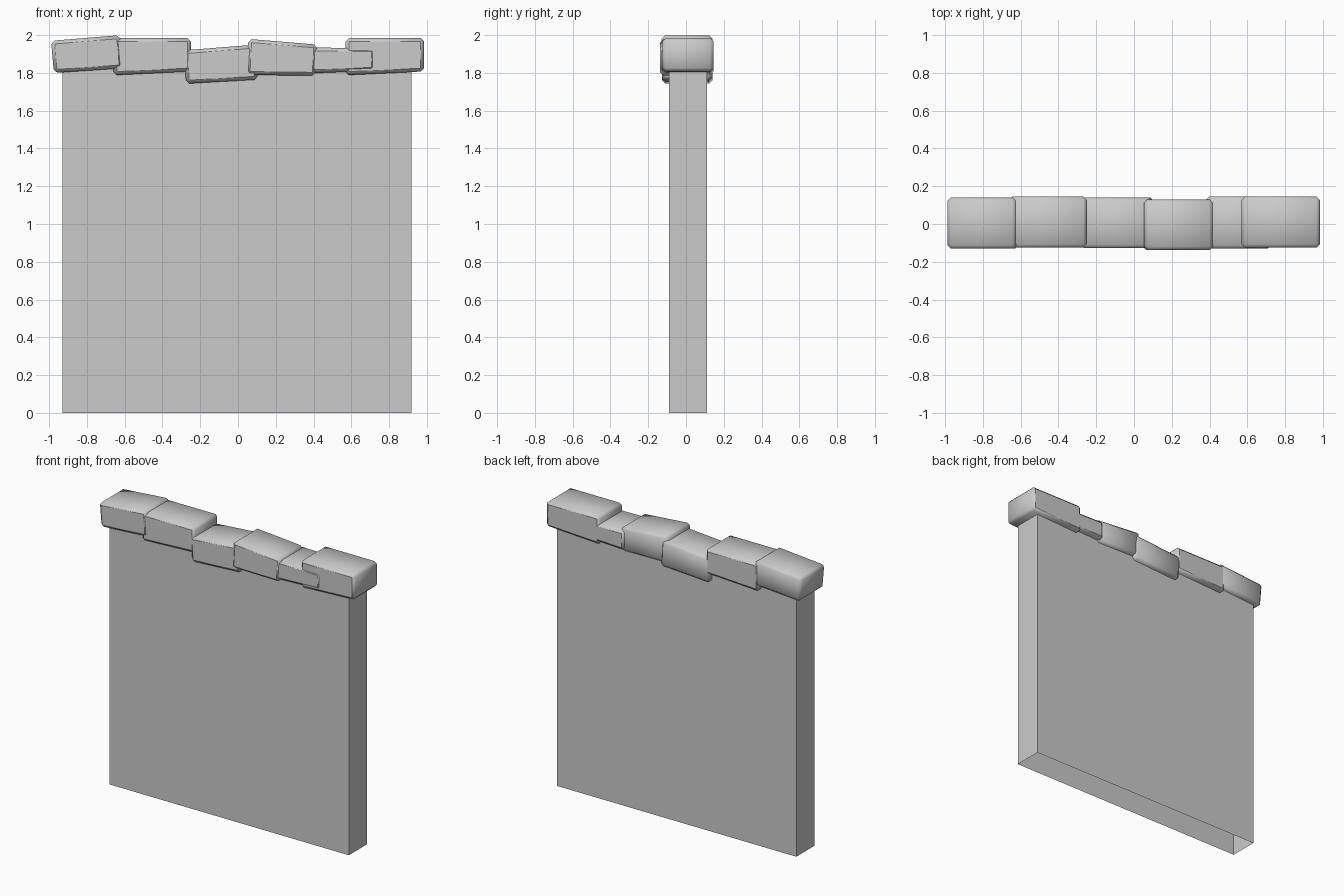
import bpy, bmesh
from mathutils import Vector

cube = bpy.data.objects.get("Cube")
if cube:
    bpy.data.objects.remove(cube, do_unlink=True)

grey = bpy.data.materials.new("stone_grey")
grey.use_nodes = True
colour = (0.6, 0.6, 0.6, 1)
grey.diffuse_color = colour
grey.node_tree.nodes["Principled BSDF"].inputs["Base Color"].default_value = colour


def add_object(name, bm):
    mesh = bpy.data.meshes.new(name)
    bm.to_mesh(mesh)
    bm.free()
    mesh.materials.append(grey)
    obj = bpy.data.objects.new(name, mesh)
    bpy.context.collection.objects.link(obj)
    return obj


def block(left, right, front, back, bottom, top, lean=0.0):
    """Six-sided block; bottom and top give heights at the left and right ends."""
    bm = bmesh.new()
    bmesh.ops.create_cube(bm, size=1)
    for v in bm.verts:
        end, high = int(v.co.x > 0), v.co.z > 0
        v.co = Vector(((left, right)[end] + (lean if high else 0),
                       back if v.co.y > 0 else front,
                       (top if high else bottom)[end]))
    return bm


# Wall slab, open underneath
bm = block(-0.93, 0.92, -0.09, 0.11, (0, 0), (1.82, 1.82))
bm.normal_update()
bmesh.ops.delete(bm, geom=[f for f in bm.faces if f.normal.z < -0.9], context='FACES_ONLY')
add_object("wall", bm)


def coping(name, *shape, soft_back=False):
    """Chamfered coping stone with softly shaded top and ends."""
    bm = block(*shape)
    bmesh.ops.bevel(bm, geom=bm.edges[:], offset=0.018, segments=1,
                    profile=0.5, affect='EDGES')
    bm.normal_update()
    for f in bm.faces:
        f.smooth = f.normal.y > -0.95 and (soft_back or f.normal.y < 0.95)
    add_object(name, bm)


# Coping stones, from one end of the wall to the other
coping("coping_1", -0.975, -0.61, -0.13, 0.14, (1.80, 1.825), (1.97, 2.0), -0.015, soft_back=True)
coping("coping_2", -0.66, -0.25, -0.125, 0.145, (1.788, 1.808), (1.985, 1.985))
coping("coping_3", -0.275, 0.105, -0.128, 0.14, (1.743, 1.765), (1.92, 1.95), -0.01, soft_back=True)
coping("coping_4", 0.045, 0.41, -0.137, 0.13, (1.79, 1.785), (1.98, 1.95), 0.01, soft_back=True)
coping("coping_5", 0.38, 0.725, -0.13, 0.145, (1.798, 1.812), (1.935, 1.93))
coping("coping_6", 0.57, 0.985, -0.125, 0.145, (1.788, 1.808), (1.985, 1.985))
